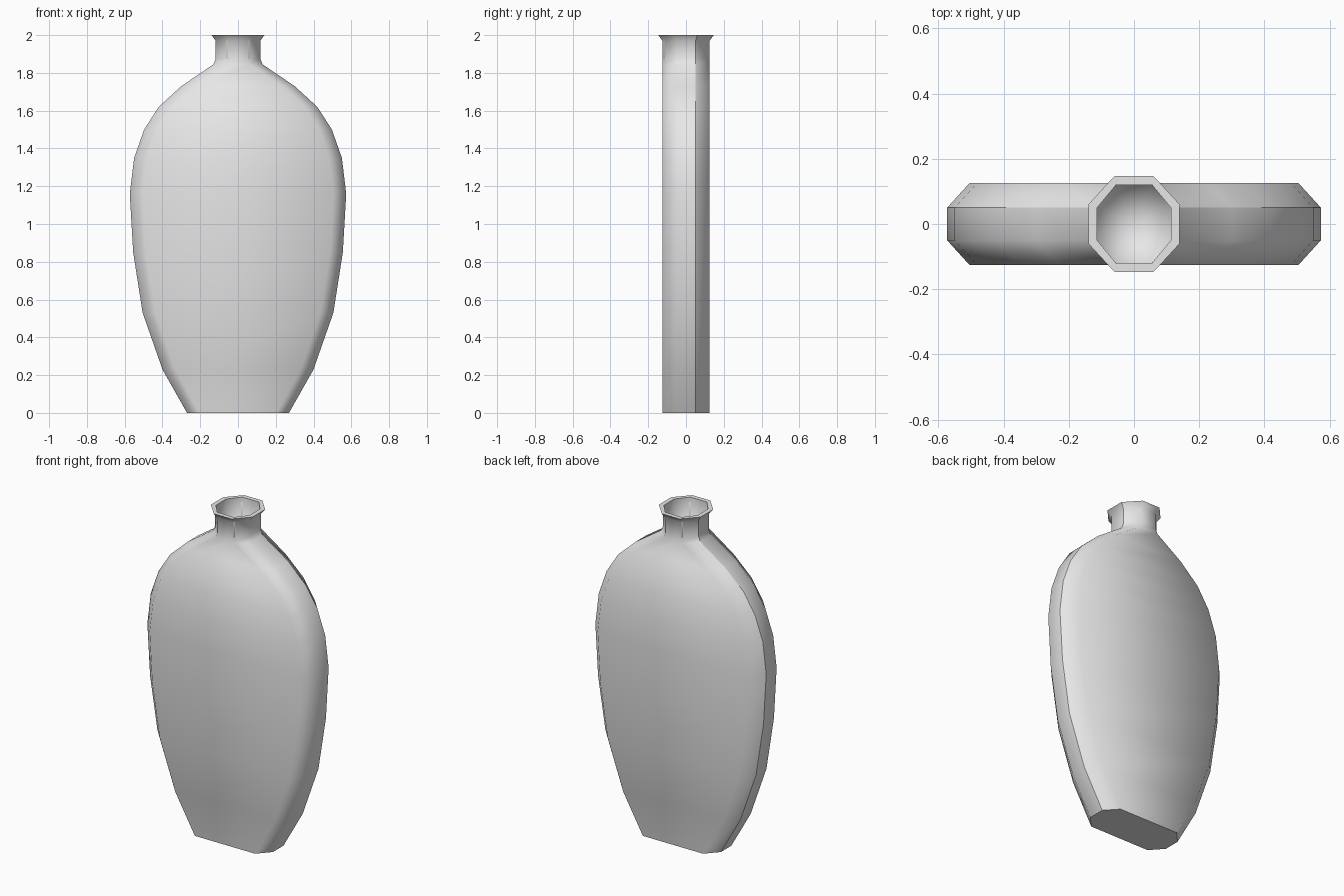
import bpy, bmesh

cube = bpy.data.objects.get("Cube")
if cube:
    bpy.data.objects.remove(cube, do_unlink=True)

# Plain grey material
grey = bpy.data.materials.new("plain_grey")
grey.use_nodes = True
grey.diffuse_color = (0.8, 0.8, 0.8, 1)
grey.node_tree.nodes["Principled BSDF"].inputs["Base Color"].default_value = (0.8, 0.8, 0.8, 1)

bm = bmesh.new()


def ring(z, x, y=0.125, side=0.05, cut=0.068):
    """Flattened octagon: half width x, half depth y, chamfered corners."""
    f = x - cut
    points = [(x, -side), (x, side), (f, y), (-f, y),
              (-x, side), (-x, -side), (-f, -y), (f, -y)]
    return [bm.verts.new((px, py, z)) for px, py in points]


# Outer profile: height and half width, from the base to the neck
profile = [(0, 0.27), (0.23, 0.40), (0.53, 0.505), (0.85, 0.555),
           (1.16, 0.573), (1.35, 0.55), (1.5, 0.497), (1.62, 0.42),
           (1.73, 0.30), (1.845, 0.13), (1.875, 0.118), (1.97, 0.118)]
rings = [ring(z, x) for z, x in profile]

# Flared lip, then the inside of the neck
lip = ring(2.0, 0.14, 0.147, 0.06, 0.08)
mouth = ring(2.0, 0.113, 0.12, 0.05, 0.058)
well = ring(1.8, 0.113, 0.12, 0.05, 0.058)
rings += [lip, mouth, well]

for low, high in zip(rings, rings[1:]):
    for i in range(8):
        j = (i + 1) % 8
        bm.faces.new((low[i], low[j], high[j], high[i]))

# Base and the rounded floor of the neck
bm.faces.new(rings[0][::-1])
floor = bm.verts.new((0, 0, 1.77))
for i in range(8):
    bm.faces.new((well[i], well[(i + 1) % 8], floor))

bmesh.ops.recalc_face_normals(bm, faces=bm.faces)
for face in bm.faces:
    face.smooth = True

# Crisp base and lip, and crisp rear side edges
for loop in (rings[0], lip, mouth):
    for i in range(8):
        bm.edges.get((loop[i], loop[(i + 1) % 8])).smooth = False
outer = rings[:-2]
for low, high in zip(outer, outer[1:]):
    for i in (1, 4):
        bm.edges.get((low[i], high[i])).smooth = False

mesh = bpy.data.meshes.new("flat_vase")
bm.to_mesh(mesh)
bm.free()
mesh.materials.append(grey)
vase = bpy.data.objects.new("flat_vase", mesh)
bpy.context.collection.objects.link(vase)
